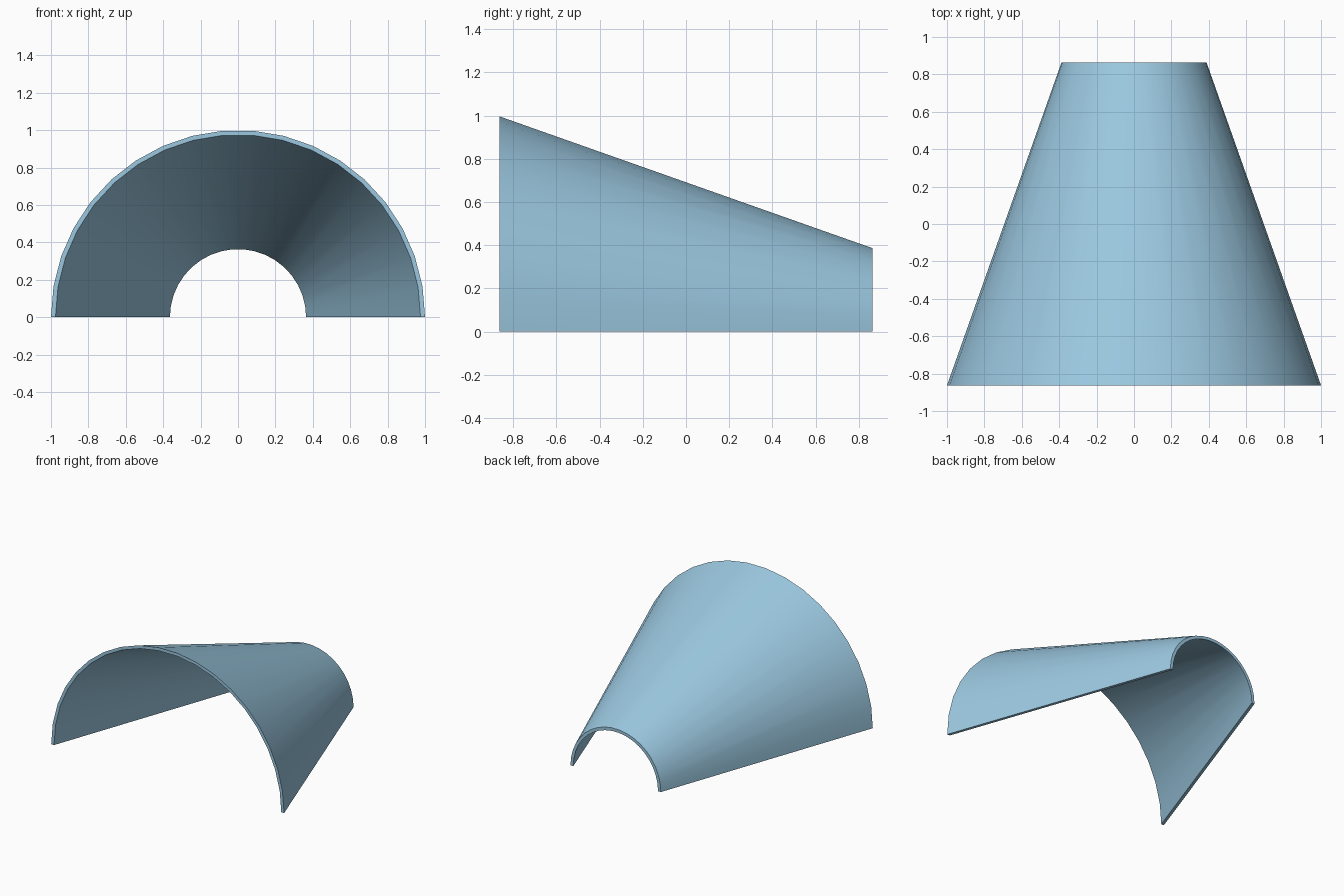
import bpy, bmesh, math

if "Cube" in bpy.data.objects:
    bpy.data.objects.remove(bpy.data.objects["Cube"])

SEGMENTS = 19
HALF_LENGTH = 0.863
WALL = 0.024
R_FRONT, R_BACK = 1.0, 0.388


def arc(bm, radius, y):
    """Half circle of vertices from +x over the top to -x."""
    angles = [math.pi * i / SEGMENTS for i in range(SEGMENTS + 1)]
    return [bm.verts.new((radius * math.cos(a), y, radius * math.sin(a))) for a in angles]


# Half-cone shell: four arcs (outer front/back, inner back/front) bridged into a closed wall
bm = bmesh.new()
rings = [arc(bm, R_FRONT, -HALF_LENGTH), arc(bm, R_BACK, HALF_LENGTH),
         arc(bm, R_BACK - WALL, HALF_LENGTH), arc(bm, R_FRONT - WALL, -HALF_LENGTH)]
for k in range(4):
    a, b = rings[k], rings[(k + 1) % 4]
    for i in range(SEGMENTS):
        bm.faces.new((a[i], b[i], b[i + 1], a[i + 1]))

# Flat bottom edges
for i in (0, SEGMENTS):
    bm.faces.new([r[i] for r in rings])
bmesh.ops.recalc_face_normals(bm, faces=bm.faces)

mesh = bpy.data.meshes.new("half_cone_shell")
bm.to_mesh(mesh)
bm.free()
shell = bpy.data.objects.new("half_cone_shell", mesh)
bpy.context.collection.objects.link(shell)

# Smooth curved walls, sharp rims
bpy.context.view_layer.objects.active = shell
shell.select_set(True)
bpy.ops.object.shade_smooth_by_angle(angle=math.radians(30))

# Pale blue finish
mat = bpy.data.materials.new("pale_blue")
mat.diffuse_color = (0.33, 0.58, 0.75, 1)
mat.use_nodes = True
mat.node_tree.nodes["Principled BSDF"].inputs["Base Color"].default_value = mat.diffuse_color
mesh.materials.append(mat)
